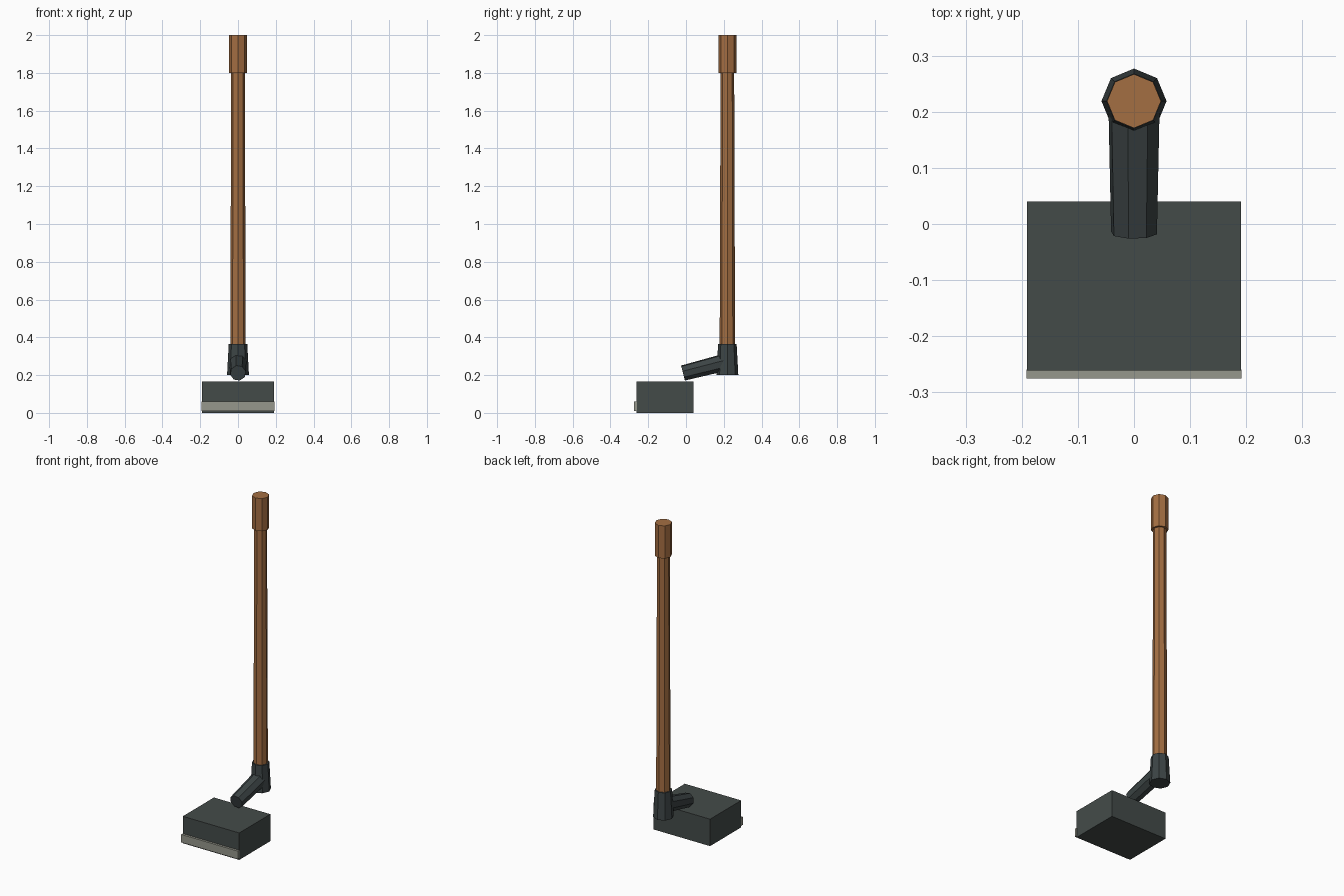
import bpy, bmesh, math
from mathutils import Vector

if "Cube" in bpy.data.objects:
    bpy.data.objects.remove(bpy.data.objects["Cube"])


def srgb(r, g, b):
    f = lambda c: c / 12.92 if c <= 0.04045 else ((c + 0.055) / 1.055) ** 2.4
    return (f(r / 255), f(g / 255), f(b / 255), 1)


def material(name, rgb):
    m = bpy.data.materials.new(name)
    m.diffuse_color = srgb(*rgb)
    m.use_nodes = True
    m.node_tree.nodes["Principled BSDF"].inputs["Base Color"].default_value = m.diffuse_color
    return m


WOOD = material("brown wood", (164, 110, 66))
IRON = material("dark iron", (68, 75, 73))
FITTING = material("dark fitting metal", (60, 68, 69))
STEEL = material("grey edge", (150, 151, 140))


def finish(name, bm, mat):
    bmesh.ops.recalc_face_normals(bm, faces=bm.faces)
    me = bpy.data.meshes.new(name)
    bm.to_mesh(me)
    bm.free()
    me.materials.append(mat)
    bpy.context.collection.objects.link(bpy.data.objects.new(name, me))


def rod(name, a, b, r0, r1, mat, turn=0.0):
    """Tapered eight-sided rod from a to b in the x = 0 plane."""
    a, b = Vector(a), Vector(b)
    u = Vector((1, 0, 0))
    v = (b - a).normalized().cross(u)
    bm = bmesh.new()
    rings = []
    for c, r in ((a, r0), (b, r1)):
        angs = [turn + i * math.pi / 4 for i in range(8)]
        rings.append([bm.verts.new(c + r * (math.cos(t) * u + math.sin(t) * v)) for t in angs])
    for i in range(8):
        j = (i + 1) % 8
        bm.faces.new((rings[0][i], rings[0][j], rings[1][j], rings[1][i]))
    for ring in rings:
        bm.faces.new(ring)
    finish(name, bm, mat)


def box(name, lo, hi, mat):
    bm = bmesh.new()
    bmesh.ops.create_cube(bm, size=1)
    for v in bm.verts:
        v.co = [lo[i] if v.co[i] < 0 else hi[i] for i in range(3)]
    finish(name, bm, mat)


# long handle, with a thicker grip on top
rod("handle_shaft", (0, 0.219, 0.3), (0, 0.219, 1.82), 0.041, 0.036, WOOD)
rod("handle_grip", (0, 0.219, 1.8), (0, 0.219, 2.0), 0.048, 0.048, WOOD)

# socket and slanted arm
rod("socket", (0, 0.219, 0.2), (0, 0.219, 0.365), 0.058, 0.049, FITTING)
rod("neck_arm", (0, -0.016, 0.211), (0, 0.215, 0.270), 0.042, 0.047, FITTING, math.radians(31.6))

# head block and front edge strip
box("head_block", (-0.191, -0.261, 0.005), (0.191, 0.04, 0.165), IRON)
box("front_edge", (-0.192, -0.275, 0.01), (0.192, -0.259, 0.059), STEEL)
box("head_base", (-0.191, -0.261, 0.0), (0.191, 0.04, 0.005), IRON)
